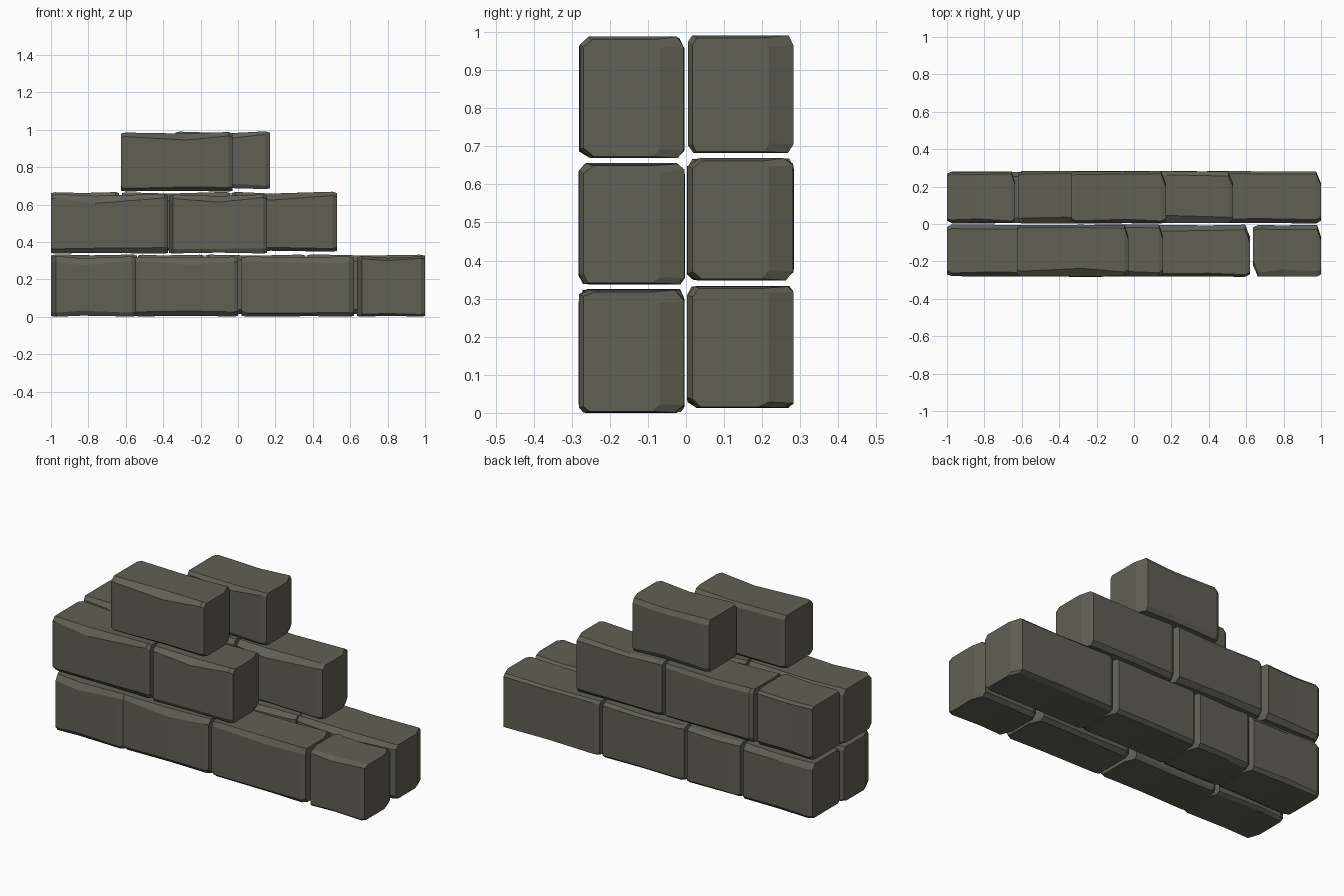
import bpy
import bmesh
import random

if "Cube" in bpy.data.objects:
    bpy.data.objects.remove(bpy.data.objects["Cube"], do_unlink=True)

random.seed(4)
rnd = random.uniform

stone = bpy.data.materials.new("grey_olive_stone")
stone.use_nodes = True
COLOUR = (0.118, 0.116, 0.089, 1)
stone.diffuse_color = COLOUR
stone.node_tree.nodes["Principled BSDF"].inputs["Base Color"].default_value = COLOUR


def section(bm, x, y0, y1, z0, z1, chamfers):
    """Ring of eight points: a rectangle with its four corners cut."""
    (a, b), (c, d), (e, f), (g, h) = chamfers
    points = [(y0 + a, z0), (y1 - c, z0), (y1, z0 + d), (y1, z1 - f),
              (y1 - e, z1), (y0 + g, z1), (y0, z1 - h), (y0, z0 + b)]
    return [bm.verts.new((x, y, z)) for y, z in points]


def make_stone(name, x0, x1, y0, y1, z0, z1, crease_left, crease_right):
    bm = bmesh.new()
    base = [(rnd(0.01, 0.03), rnd(0.012, 0.028)) for _ in range(4)]
    chip = rnd(0.35, 0.65)
    length = x1 - x0
    lean = rnd(0.0, 0.008)
    rings = []
    # Worn ends, shoulders, and a chipped middle
    for t in (0, 1, 2, 3, 4):
        end = t in (0, 4)
        x = [x0, x0 + rnd(0.018, 0.028), x0 + length * chip,
             x1 - rnd(0.018, 0.028), x1][t]
        corners = [(a * rnd(0.8, 1.2), b * rnd(0.8, 1.2)) for a, b in base]
        front, back, drop = lean * rnd(0, 1), lean * rnd(0, 1), rnd(0, 0.004)
        if end:
            wide = crease_left if t == 0 else crease_right
            front = 0.065 if wide < 0 else 0.014
            back = 0.065 if wide > 0 else 0.014
            drop = 0.008
        elif t == 2:
            corners[3] = (corners[3][0] * 1.5, corners[3][1] * 1.5)
            drop = rnd(0.006, 0.012)
        rings.append(section(bm, x, y0 + front, y1 - back,
                             z0 + drop * 0.5, z1 - drop, corners))
    for r, s in zip(rings, rings[1:]):
        for i in range(8):
            j = (i + 1) % 8
            bm.faces.new((r[i], r[j], s[j], s[i]))
    bm.faces.new(rings[0])
    bm.faces.new(rings[-1])
    bmesh.ops.recalc_face_normals(bm, faces=bm.faces[:])
    mesh = bpy.data.meshes.new(name)
    bm.to_mesh(mesh)
    bm.free()
    mesh.materials.append(stone)
    obj = bpy.data.objects.new(name, mesh)
    bpy.context.collection.objects.link(obj)


# Each course: name, near and far y, bottom and top z, stone spans along x
courses = [
    ("front_bottom_stone", -0.283, -0.003, 0.0, 0.325,
     [(-1, -0.545), (-0.55, 0), (0.02, 0.62), (0.635, 1)]),
    ("back_bottom_stone", 0.003, 0.283, 0.012, 0.335,
     [(-1, -0.54), (-0.535, -0.18), (-0.175, 0.36), (0.365, 1)]),
    ("front_middle_stone", -0.283, -0.003, 0.337, 0.657,
     [(-1, -0.375), (-0.37, 0.155)]),
    ("back_middle_stone", 0.003, 0.283, 0.348, 0.669,
     [(-1, -0.635), (-0.62, -0.04), (-0.035, 0.53)]),
    ("front_top_stone", -0.283, -0.003, 0.669, 0.988, [(-0.625, -0.03)]),
    ("back_top_stone", 0.003, 0.283, 0.682, 0.993, [(-0.335, 0.17)]),
]

for name, y0, y1, z0, z1, spans in courses:
    for n, (x0, x1) in enumerate(spans, 1):
        make_stone(f"{name}_{n}", x0, x1, y0, y1, z0, z1,
                   random.choice((-1, 0, 0)), 1)
